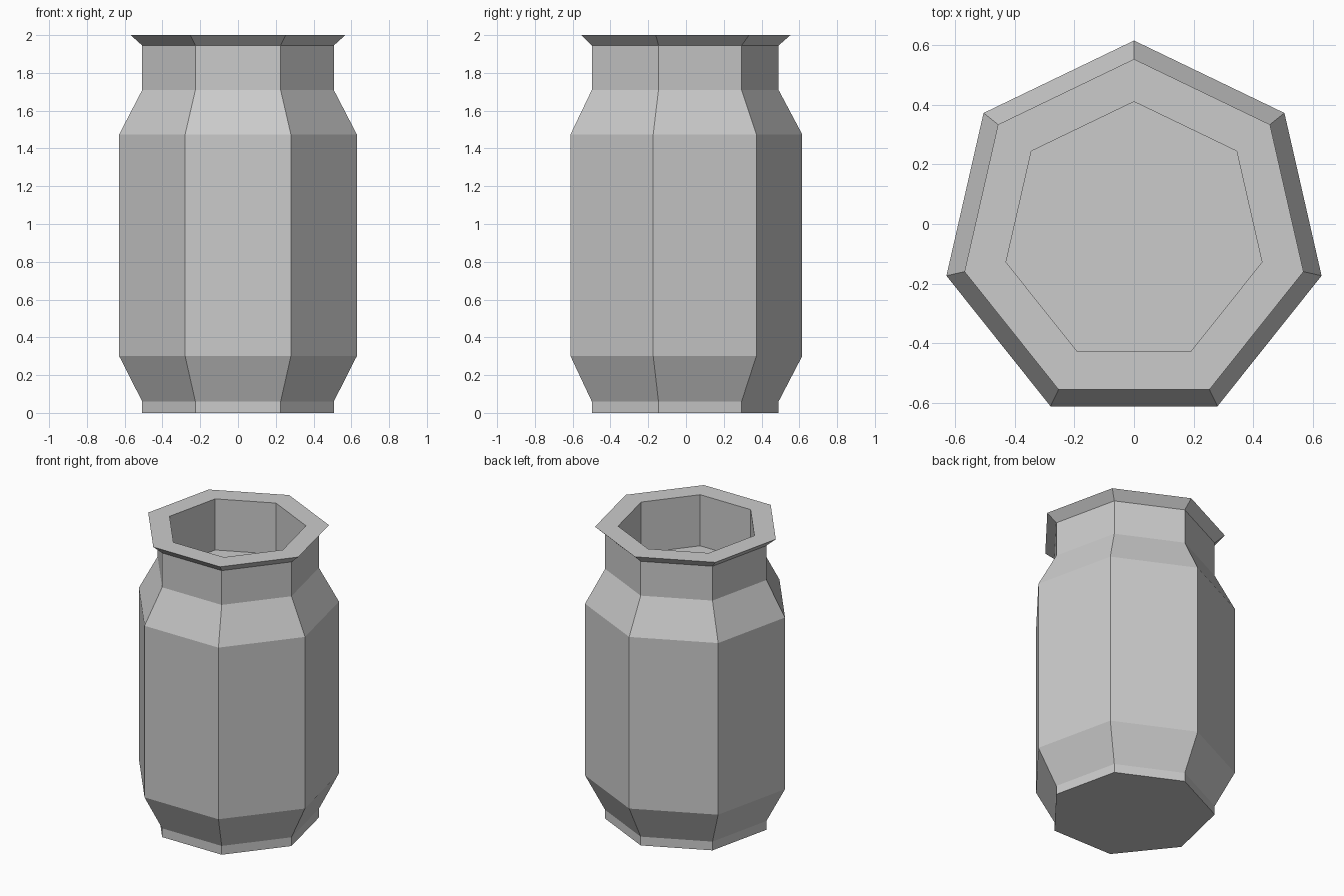
import bpy, bmesh, math

cube = bpy.data.objects.get("Cube")
if cube:
    bpy.data.objects.remove(cube, do_unlink=True)

SIDES = 7
AXIS_Y = -0.03  # centres the heptagon's bounds on y

# Outer wall from the foot up, over the lip, down to the inner floor: (radius, z)
PROFILE = [(0.52, 0), (0.52, 0.06), (0.645, 0.30), (0.645, 1.475),
           (0.52, 1.71), (0.52, 1.945), (0.583, 2.0), (0.44, 2.0), (0.44, 1.65)]


def make_material(name, colour):
    mat = bpy.data.materials.new(name)
    mat.use_nodes = True
    mat.diffuse_color = colour
    mat.node_tree.nodes["Principled BSDF"].inputs["Base Color"].default_value = colour
    return mat


def ring(bm, radius, z):
    angles = [math.pi / 2 + math.tau * i / SIDES for i in range(SIDES)]
    return [bm.verts.new((radius * math.cos(a), AXIS_Y + radius * math.sin(a), z))
            for a in angles]


# Jar: seven-sided shell with a flared lip and a shallow hollow
bm = bmesh.new()
rings = [ring(bm, r, z) for r, z in PROFILE]
for low, high in zip(rings, rings[1:]):
    for i in range(SIDES):
        j = (i + 1) % SIDES
        bm.faces.new((low[i], low[j], high[j], high[i]))
bm.faces.new(rings[0][::-1])  # underside
bm.faces.new(rings[-1])       # inner floor
bmesh.ops.recalc_face_normals(bm, faces=bm.faces)

mesh = bpy.data.meshes.new("jar")
bm.to_mesh(mesh)
bm.free()
mesh.materials.append(make_material("light grey", (0.6, 0.6, 0.6, 1)))
jar = bpy.data.objects.new("jar", mesh)
bpy.context.collection.objects.link(jar)
